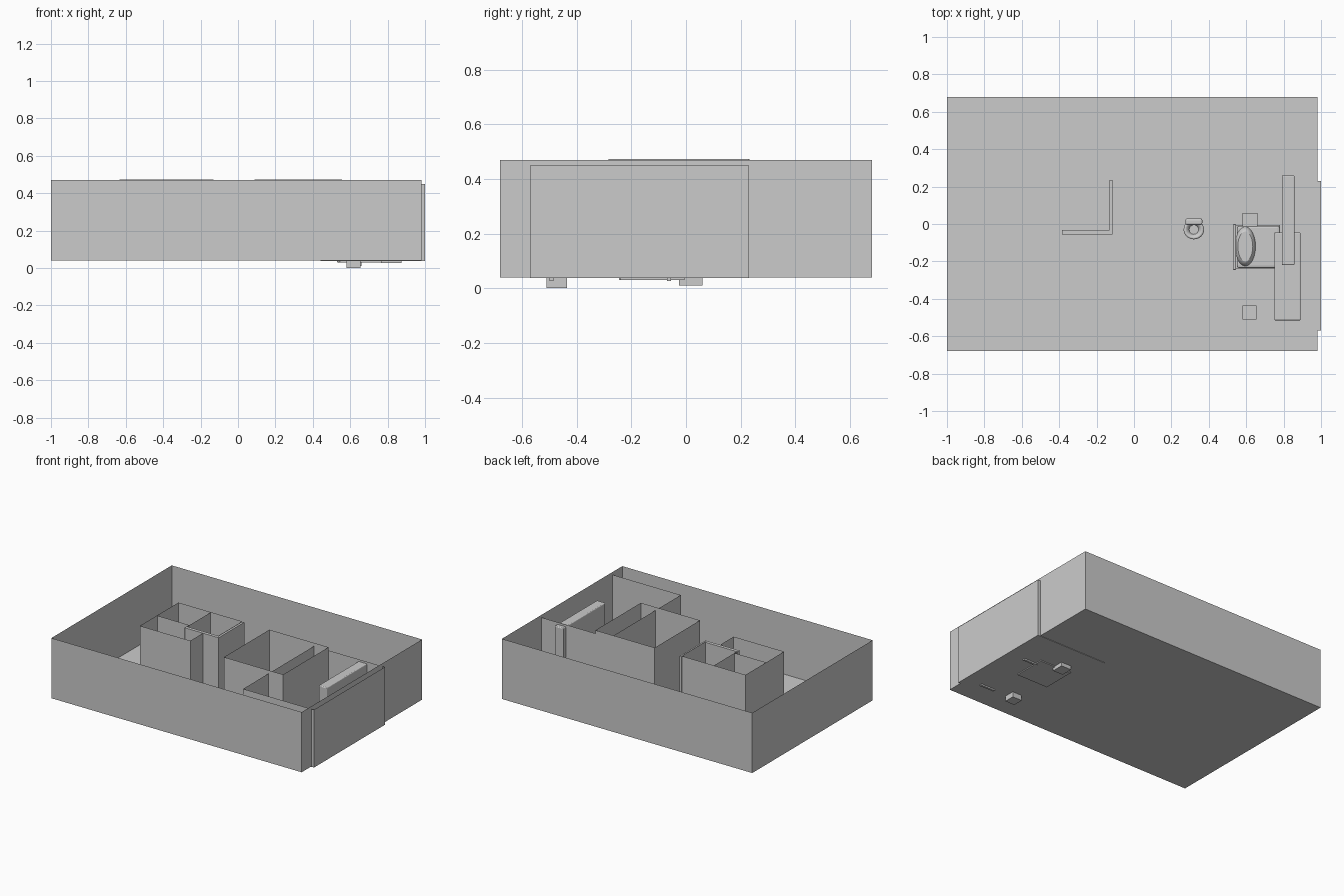
import bpy, bmesh, math
from mathutils import Vector

if "Cube" in bpy.data.objects:
    bpy.data.objects.remove(bpy.data.objects["Cube"])

FLOOR, TOP = 0.04, 0.47


def make_object(name, bm):
    mesh = bpy.data.meshes.new(name)
    bm.to_mesh(mesh)
    bm.free()
    ob = bpy.data.objects.new(name, mesh)
    bpy.context.collection.objects.link(ob)
    return ob


def walls(name, path, z0, z1, closed=False, floor=False):
    """Zero-thickness walls standing along a plan path."""
    bm = bmesh.new()
    low = [bm.verts.new((x, y, z0)) for x, y in path]
    high = [bm.verts.new((x, y, z1)) for x, y in path]
    n = len(path)
    for i in range(n if closed else n - 1):
        j = (i + 1) % n
        bm.faces.new((low[i], low[j], high[j], high[i]))
    if floor:
        bm.faces.new(low[::-1])
    return make_object(name, bm)


def rect(x0, x1, y0, y1):
    return [(x0, y0), (x1, y0), (x1, y1), (x0, y1)]


def box(name, x0, x1, y0, y1, z0, z1, bevel=0.0):
    bm = bmesh.new()
    bmesh.ops.create_cube(bm, size=1)
    for v in bm.verts:
        v.co = Vector(((x0 + x1) / 2 + v.co.x * (x1 - x0),
                       (y0 + y1) / 2 + v.co.y * (y1 - y0),
                       (z0 + z1) / 2 + v.co.z * (z1 - z0)))
    if bevel:
        bmesh.ops.bevel(bm, geom=bm.edges[:], offset=bevel, segments=3,
                        profile=0.5, affect='EDGES')
    return make_object(name, bm)


def loft(name, cx, cy, rings, n=24):
    """Oval rings (rx, ry, z) joined into a capped solid."""
    bm = bmesh.new()
    loops = [[bm.verts.new((cx + rx * math.cos(2 * math.pi * i / n),
                            cy + ry * math.sin(2 * math.pi * i / n), z))
              for i in range(n)] for rx, ry, z in rings]
    for a, b in zip(loops, loops[1:]):
        for i in range(n):
            j = (i + 1) % n
            bm.faces.new((a[i], a[j], b[j], b[i]))
    bm.faces.new(loops[0][::-1])
    bm.faces.new(loops[-1])
    for f in bm.faces:
        f.smooth = len(f.verts) == 4
    return make_object(name, bm)


# Outer shell, open at the top
walls("outer_shell", rect(-1, 0.98, -0.68, 0.68), FLOOR, TOP, True, True)

# Bedroom shell poking through the right wall
walls("bedroom_shell", rect(0.44, 1.0, -0.57, 0.23), 0.037, 0.45, True, True)

# Bathroom shell
walls("bathroom_shell", rect(0.087, 0.555, -0.283, 0.23), FLOOR, 0.473, True)

# Left room: outer walls, then partitions
walls("left_room_walls", [(-0.235, -0.06), (-0.235, -0.203), (-0.634, -0.203),
                          (-0.634, 0.233), (-0.13, 0.233), (-0.13, -0.04)],
      FLOOR, 0.473)
walls("left_room_divider", [(-0.634, -0.005), (-0.38, -0.005)], FLOOR, TOP)
walls("closet_divider", [(-0.38, -0.06), (-0.38, 0.233)], FLOOR, TOP)
box("closet_front", -0.385, -0.115, -0.055, -0.032, FLOOR, 0.47)
box("closet_side", -0.13, -0.115, -0.032, 0.235, FLOOR, 0.47)

# Wardrobe
box("wardrobe", 0.79, 0.858, -0.22, 0.26, FLOOR, 0.435, 0.006)

# Bed with headboard, cover and folded blanket
box("bed_frame", 0.54, 0.78, -0.24, -0.005, 0.03, 0.07)
box("bed_mattress", 0.55, 0.78, -0.235, -0.01, 0.07, 0.115, 0.012)
box("bed_headboard", 0.53, 0.545, -0.245, 0.0, 0.03, 0.15, 0.004)
loft("bed_blanket", 0.595, -0.12, [(0.05, 0.10, 0.10), (0.055, 0.105, 0.115),
                                   (0.04, 0.08, 0.128)])

# Long desk with rounded top and panel legs
box("desk_top", 0.75, 0.89, -0.515, -0.045, 0.15, 0.165, 0.005)
for i, y in enumerate((-0.50, -0.07)):
    box(f"desk_leg_{i}", 0.765, 0.875, y, y + 0.015, 0.027, 0.15)

# Two small cabinets that sink through the floor
box("front_stool", 0.58, 0.655, -0.51, -0.435, 0.0, 0.10)
box("back_stool", 0.58, 0.66, -0.025, 0.06, 0.01, 0.11)

# Toilet
loft("toilet_bowl", 0.32, -0.03, [(0.03, 0.03, FLOOR), (0.03, 0.032, 0.07),
                                  (0.053, 0.05, 0.105), (0.055, 0.052, 0.115),
                                  (0.04, 0.038, 0.115), (0.025, 0.025, 0.085)])
box("toilet_tank", 0.275, 0.365, -0.005, 0.03, 0.09, 0.17, 0.01)
